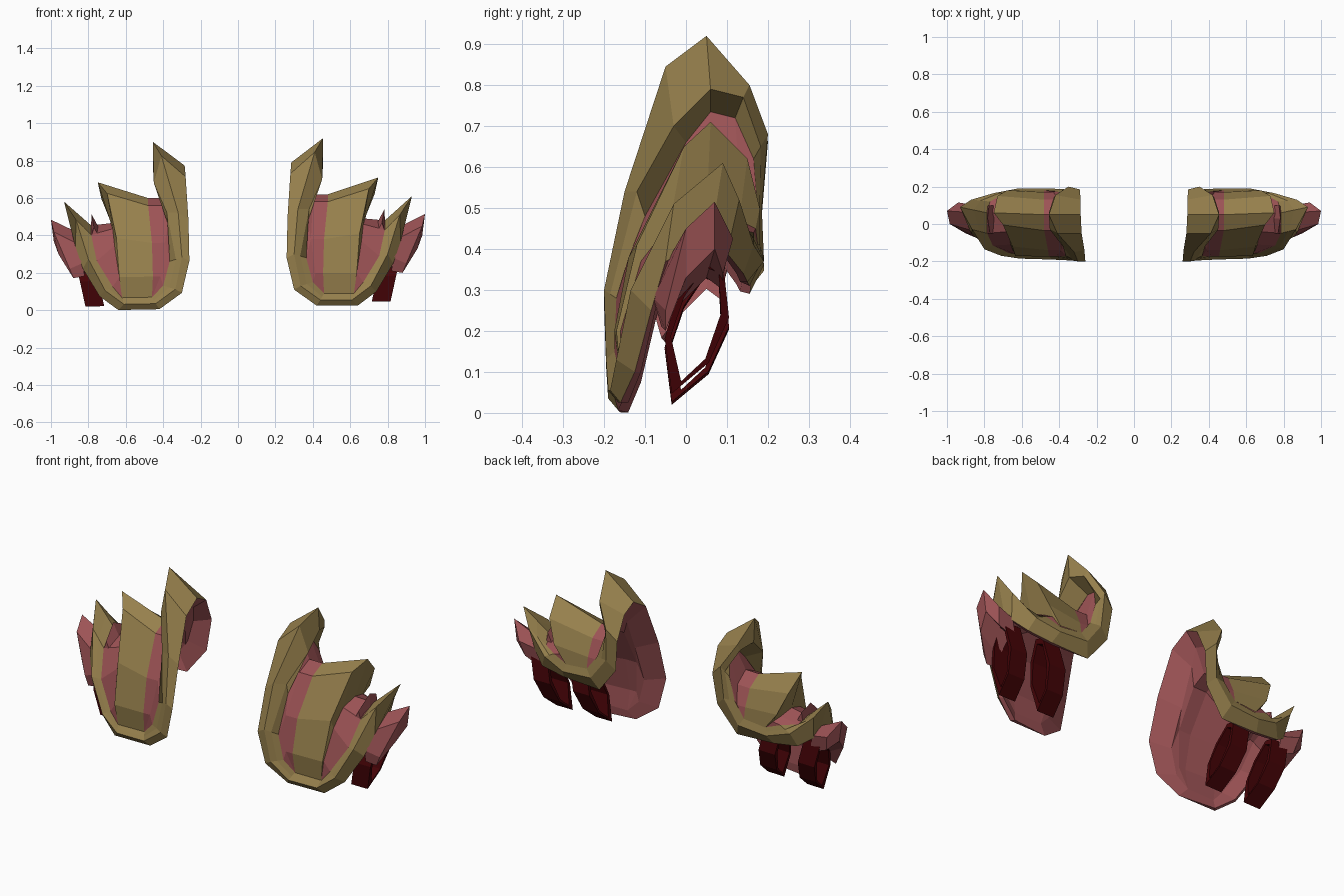
import bpy, bmesh
from mathutils import Vector

if "Cube" in bpy.data.objects:
    bpy.data.objects.remove(bpy.data.objects["Cube"])


def material(name, rgb):
    m = bpy.data.materials.new(name)
    m.diffuse_color = (*rgb, 1)
    m.use_nodes = True
    m.node_tree.nodes["Principled BSDF"].inputs["Base Color"].default_value = m.diffuse_color
    return m


MATS = [material("tan_gold", (0.305, 0.215, 0.073)),
        material("dusty_pink", (0.335, 0.086, 0.091)),
        material("dark_red", (0.06, 0.001, 0.002))]
GOLD, PINK, RED = 0, 1, 2


def place(p, side):
    """Right side as given; the left one is mirrored and droops slightly."""
    x, y, z = p
    if side < 0:
        z -= 0.02 + 0.02 * (x - 0.45)
    return Vector((x * side, y, z))


def build(name, side, faces):
    """faces: list of (corner points, material index)."""
    bm = bmesh.new()
    for pts, mat in faces:
        pts = list(dict.fromkeys(pts))
        if len(pts) > 2:
            f = bm.faces.new([bm.verts.new(place(p, side)) for p in pts])
            f.material_index = mat
    bmesh.ops.remove_doubles(bm, verts=bm.verts, dist=0.0005)
    bmesh.ops.recalc_face_normals(bm, faces=bm.faces)
    me = bpy.data.meshes.new(name)
    bm.to_mesh(me)
    bm.free()
    for m in MATS:
        me.materials.append(m)
    ob = bpy.data.objects.new(name, me)
    bpy.context.collection.objects.link(ob)
    return ob


def loft(curves, mats, closed=False):
    """Quads between neighbouring curves, one material per strip."""
    out = []
    for a, b, m in zip(curves, curves[1:], mats):
        n = len(a)
        for i in range(n if closed else n - 1):
            j = (i + 1) % n
            out.append(([a[i], a[j], b[j], b[i]], m))
    return out


# Rim loop: collar peak, down the front, outer tip, then round the back
rim_outer = [(.285, .05, .79), (.28, -.05, .73), (.265, -.14, .50), (.26, -.20, .28),
             (.30, -.19, .11), (.42, -.165, .025), (.64, -.16, .025), (.74, -.125, .10),
             (.83, -.085, .25), (.87, -.05, .37), (.86, .06, .42),
             (.85, .10, .39), (.78, .14, .34), (.64, .15, .32), (.42, .155, .31),
             (.31, .17, .45), (.29, .185, .62), (.285, .13, .75)]
rim_crest = [(.455, .05, .92), (.41, -.05, .845), (.32, -.15, .54), (.30, -.20, .30),
             (.335, -.195, .13), (.44, -.19, .055), (.61, -.185, .055), (.71, -.17, .13),
             (.80, -.135, .30), (.865, -.03, .51), (.93, .09, .61),
             (.87, .13, .52), (.75, .165, .41), (.62, .19, .37), (.45, .19, .38),
             (.36, .185, .50), (.35, .20, .68), (.42, .155, .80)]
rim_base = [(.34, .06, .735), (.36, 0, .66), (.375, -.10, .48), (.365, -.17, .28),
            (.40, -.175, .15), (.46, -.16, .09), (.62, -.16, .09), (.67, -.155, .15),
            (.755, -.115, .29), (.785, -.05, .43), (.785, .06, .48),
            (.77, .12, .45), (.69, .165, .44), (.61, .175, .41), (.48, .18, .42),
            (.42, .175, .50), (.38, .165, .62), (.35, .12, .72)]
# Lip of the collar; elsewhere halfway between crest and base
rim_lip = [tuple((u + v) / 2 for u, v in zip(p, q)) for p, q in zip(rim_crest, rim_base)]
rim_lip[0], rim_lip[1] = (.455, .06, .79), (.45, -.03, .70)
rim_lip[2], rim_lip[-1] = (.38, -.12, .54), (.43, .14, .77)

NECK = [5, 4, 3, 2, 1, 0, 17, 16, 15, 14]
OUTER = [6, 7, 8, 9, 10, 11, 12, 13]
SPREAD = [0, 1, 2, 2, 3, 4, 5, 6, 6, 7]


def pick(curve, idx):
    return [curve[i] for i in idx]


# Arches over the shoulder, front to back
ridge_start = [(.46, -.16, .09), (.455, -.175, .20), (.46, -.14, .38), (.48, -.035, .58),
               (.48, .05, .62), (.48, .13, .57), (.48, .17, .48), (.48, .18, .42)]
ridge_edge = [(.62, -.16, .09), (.635, -.17, .20), (.65, -.12, .41), (.70, -.005, .65),
              (.75, .06, .71), (.73, .15, .62), (.68, .18, .50), (.61, .18, .41)]
ridge_under = [(.62, -.16, .09), (.635, -.16, .20), (.66, -.11, .37), (.67, -.04, .46),
               (.68, .05, .49), (.67, .13, .47), (.65, .17, .45), (.61, .175, .41)]
# Valley between collar and ridge
valley = [(x - s, y, z) for (x, y, z), s in
          zip(ridge_start, (0, .04, .07, .08, .08, .075, .05, 0))]


def inside(curve):
    return [(x, .01 + (y - .01) * .92, z - .02) for x, y, z in curve]


# Outer cuff sections: inner top, outer top, outer bottom, inner bottom
cuff = [[(.83, -.08, .28), (.90, -.05, .25), (.88, -.05, .20), (.82, -.06, .21)],
        [(.85, -.04, .38), (.985, 0, .45), (.96, 0, .33), (.82, -.03, .25)],
        [(.85, .06, .44), (1.0, .07, .515), (.985, .07, .40), (.82, .05, .33)],
        [(.84, .10, .40), (.94, .115, .425), (.92, .09, .34), (.82, .09, .30)]]

# Small fin beside the ridge: foot, tip, heel
fin = [[(.735, -.05, .40), (.77, -.05, .47), (.785, -.05, .42)],
       [(.735, .03, .45), (.783, .03, .54), (.787, .03, .44)],
       [(.735, .10, .43), (.775, .10, .51), (.787, .10, .43)]]

# Strap ring outline in (y, z)
strap_out = [(-.035, .025), (-.052, .16), (-.02, .27), (.04, .36),
             (.09, .35), (.105, .21), (.055, .10)]
strap_in = [(-.012, .055), (-.037, .165), (-.005, .26), (.045, .335),
            (.08, .32), (.085, .22), (.047, .11)]


def strap_ring(x0, width):
    def edge(outline, dx):
        return [(x0 + dx + .22 * z, y, z + .022) for y, z in outline]
    rings = [edge(strap_out, 0), edge(strap_out, width),
             edge(strap_in, width), edge(strap_in, 0), edge(strap_out, 0)]
    return loft(rings, [RED] * 4, closed=True)


for side, label in ((1, "right"), (-1, "left")):
    # Raised rim with the flared collar
    build(label + "_rim", side,
          loft([rim_outer, rim_crest, rim_lip, rim_base], [GOLD] * 3, closed=True))

    # Shoulder pad with the flared centre ridge
    build(label + "_pad", side,
          loft([pick(rim_base, NECK), pick(valley, SPREAD)], [PINK])
          + loft([valley, ridge_start, ridge_edge, ridge_under, pick(rim_base, OUTER)],
                 [PINK, GOLD, GOLD, PINK]))

    # Lining on the hollow side
    neck, outer = pick(rim_outer, NECK), pick(rim_outer, OUTER)
    neck_in, outer_in = pick(inside(rim_base), NECK), pick(inside(rim_base), OUTER)
    v, a, b = inside(valley), inside(ridge_start), inside(ridge_under)
    hem = [(x - .015, y * .88, z) for x, y, z in outer]
    lining = loft([neck, neck_in, pick(v, SPREAD)], [PINK] * 2)
    lining += loft([v, a, b, outer_in, hem, outer], [PINK] * 5)
    for i in (0, -1):
        lining.append(([neck[i], neck_in[i], a[i], b[i], outer_in[i], hem[i]], PINK))
        lining.append(([neck[i], hem[i], outer[i]], PINK))
    build(label + "_lining", side, lining)

    # Cuff at the outer end, and the small fin on the pad
    build(label + "_cuff", side, loft(cuff, [PINK] * 3, closed=True)
          + [(cuff[0], PINK), (cuff[-1], PINK)])
    build(label + "_fin", side, loft(fin, [PINK] * 2, closed=True)
          + [(fin[0], PINK), (fin[-1], PINK)])

    # Two arm straps
    build(label + "_outer_strap", side, strap_ring(.71, .10))
    build(label + "_inner_strap", side, strap_ring(.47, .10))
